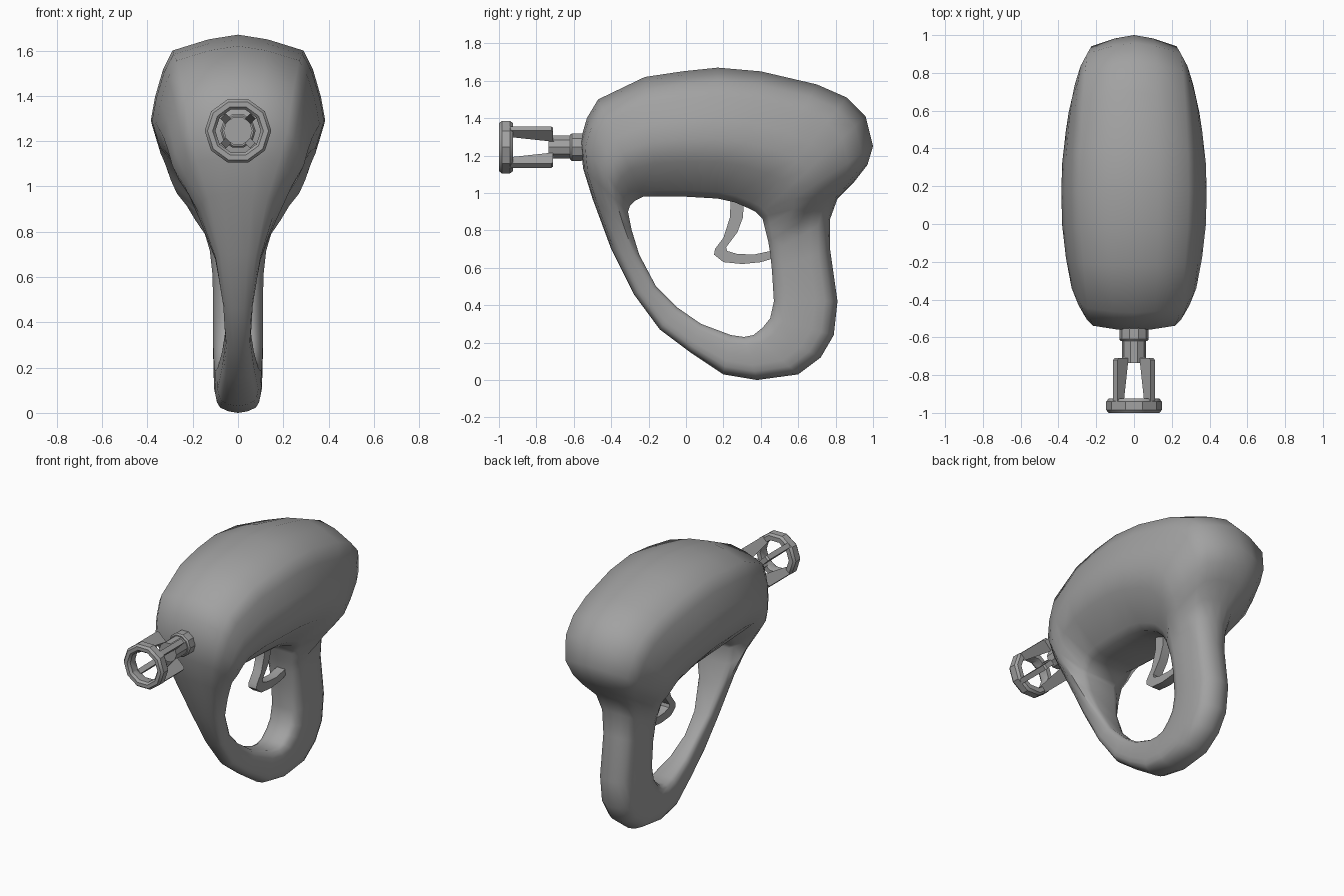
import bpy
import bmesh
import math
from mathutils import Vector

default = bpy.data.objects.get("Cube")
if default:
    bpy.data.objects.remove(default, do_unlink=True)

# One grey shell material
grey = bpy.data.materials.new("plain_grey")
grey.use_nodes = True
shade = (0.36, 0.36, 0.36, 1)
grey.diffuse_color = shade
grey.node_tree.nodes["Principled BSDF"].inputs["Base Color"].default_value = shade


def finish(name, bm, angle):
    """Turn a bmesh into a named object with smooth shading and sharp creases."""
    bmesh.ops.recalc_face_normals(bm, faces=bm.faces)
    mesh = bpy.data.meshes.new(name)
    bm.to_mesh(mesh)
    bm.free()
    mesh.materials.append(grey)
    obj = bpy.data.objects.new(name, mesh)
    bpy.context.collection.objects.link(obj)
    bpy.ops.object.select_all(action="DESELECT")
    obj.select_set(True)
    bpy.context.view_layer.objects.active = obj
    bpy.ops.object.shade_smooth_by_angle(angle=math.radians(angle))
    return obj


def bridge(bm, rings, wrap_rings, wrap_points=True):
    """Join successive rings of vertices with quads."""
    pairs = list(zip(rings, rings[1:]))
    if wrap_rings:
        pairs.append((rings[-1], rings[0]))
    for a, b in pairs:
        count = len(a)
        for i in range(count if wrap_points else count - 1):
            j = (i + 1) % count
            bm.faces.new((a[i], a[j], b[j], b[i]))


# Body and handle: one closed loft running round the finger hole.
# Each station is (hole y, hole z, outline y, outline z).
stations = [
    (-.31, .9, -.55, 1.13), (-.3, .93, -.565, 1.28), (-.27, .96, -.53, 1.4),
    (-.23, .98, -.47, 1.5), (-.15, .98, -.22, 1.62), (0, .98, -.02, 1.65),
    (.17, .97, .17, 1.67), (.26, .95, .4, 1.65), (.33, .92, .7, 1.58),
    (.37, .9, .86, 1.51), (.39, .88, .96, 1.41), (.41, .86, 1, 1.25),
    (.42, .82, .97, 1.15), (.43, .78, .9, 1.06), (.44, .74, .81, .97),
    (.45, .68, .77, .86), (.46, .58, .77, .7), (.47, .42, .81, .42),
    (.45, .33, .79, .24), (.41, .28, .72, .12), (.36, .24, .6, .03),
    (.31, .23, .38, 0), (.24, .24, .2, .03), (.08, .3, .02, .15),
    (-.05, .39, -.14, .27), (-.16, .5, -.28, .46), (-.25, .67, -.4, .7),
    (-.29, .8, -.5, .97),
]
half_widths = [
    .24, .29, .31, .33, .36, .38, .385, .38, .36, .345, .33, .3, .25, .2,
    .15, .125, .112, .11, .11, .108, .105, .1, .09, .07, .055, .065, .1, .17,
]
# Cross-sections from hole to outline: (distance fraction, width fraction)
hull_section = [(0, .39), (.05, .5), (.28, .9), (.46, 1), (.61, .95),
                (.78, .86), (.9, .75), (.97, .34), (1, 0)]
grip_section = [(0, .6), (.06, .85), (.2, 1), (.45, 1), (.65, 1),
                (.8, .93), (.9, .78), (.97, .42), (1, 0)]


def build_body():
    bm = bmesh.new()
    rings = []
    for (yi, zi, yo, zo), width in zip(stations, half_widths):
        blend = min(1, max(0, (width - .12) / .13))
        inner, outer = Vector((0, yi, zi)), Vector((0, yo, zo))
        half = []
        for grip, hull in zip(grip_section, hull_section):
            t, w = Vector(grip).lerp(Vector(hull), blend)
            point = inner.lerp(outer, t)
            point.x = w * width
            half.append(point)
        mirrored = [Vector((-p.x, p.y, p.z)) for p in reversed(half[:-1])]
        rings.append([bm.verts.new(p) for p in half + mirrored])
    bridge(bm, rings, wrap_rings=True)
    return finish("body_and_handle", bm, 50)


# Nozzle parts share one axis
axis_z = 1.245


def lathe(name, profile, sides, closed, angle=35):
    """Spin (radius, y) points round the nozzle axis."""
    bm = bmesh.new()
    rings = []
    for i in range(sides):
        a = math.tau * i / sides
        rings.append([bm.verts.new((r * math.cos(a), y, axis_z + r * math.sin(a)))
                      for r, y in profile])
    bridge(bm, rings, wrap_rings=True, wrap_points=closed)
    if not closed:
        for end in (0, -1):
            bm.faces.new([ring[end] for ring in rings])
    return finish(name, bm, angle)


def prism(name, corners, place, half_depth, angle=30):
    """Extrude a flat outline evenly to both sides."""
    bm = bmesh.new()
    sides = [[bm.verts.new(place(u, v, d)) for u, v in corners]
             for d in (-half_depth, half_depth)]
    bridge(bm, sides, wrap_rings=False)
    for side in sides:
        bm.faces.new(side)
    return finish(name, bm, angle)


build_body()

lathe("nozzle_collar", [(.07, -.5), (.078, -.57), (.078, -.61), (.07, -.62)], 10, False)
lathe("nozzle_rod", [(.064, -.6), (.064, -.735)], 10, False)
lathe("nozzle_ring", [(.105, -.925), (.135, -.925), (.147, -.94), (.147, -.985),
                      (.135, -1), (.112, -1), (.1, -.985), (.1, -.94)], 10, True)

# Four diagonal prongs between the rod and the ring
prong_outline = [(.045, -.67), (.06, -.73), (.092, -.94), (.14, -.94),
                 (.14, -.72), (.13, -.71), (.062, -.71)]
for index in range(4):
    turn = math.tau * (index + .5) / 4
    c, s = math.cos(turn), math.sin(turn)
    prism("nozzle_prong_%d" % (index + 1), prong_outline,
          lambda r, y, d: (r * c - d * s, y, axis_z + r * s + d * c), .016)

# Hooked trigger joining the hull underside and the grip
trigger_outline = [
    (.24, 1), (.235, .87), (.2, .76), (.155, .7), (.15, .67), (.2, .63),
    (.3, .62), (.4, .63), (.5, .66), (.5, .7), (.36, .67), (.27, .675),
    (.22, .69), (.215, .71), (.275, .79), (.305, .87), (.31, 1),
]
prism("trigger", trigger_outline, lambda y, z, d: (d, y, z), .03, 40)
